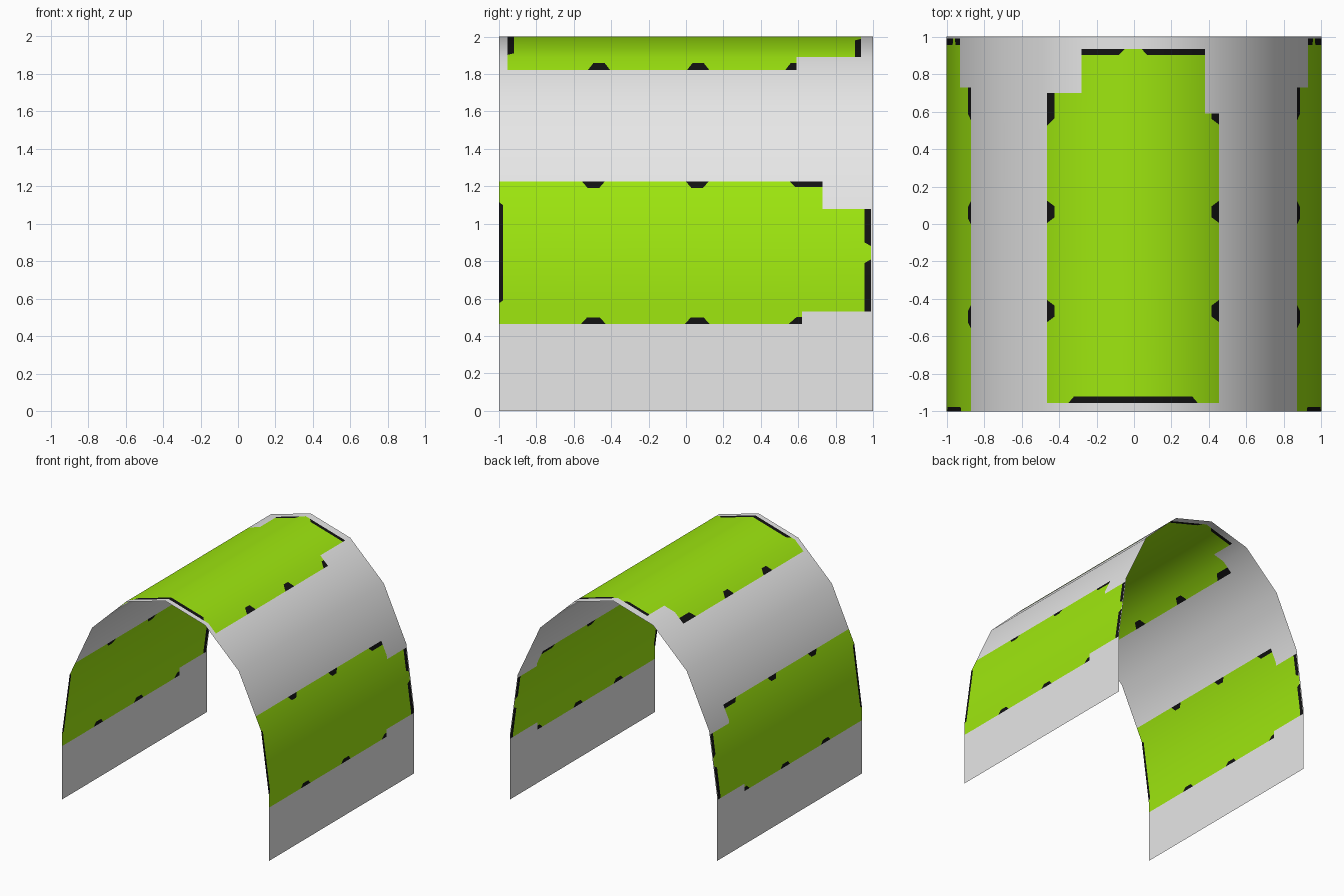
import bpy, bmesh, math
from mathutils import Vector

if "Cube" in bpy.data.objects:
    bpy.data.objects.remove(bpy.data.objects["Cube"])

SPRING, RISE = 0.56, 1.44          # height where the arch starts, and its rise


def material(name, rgb):
    m = bpy.data.materials.new(name)
    m.diffuse_color = (*rgb, 1)
    m.use_nodes = True
    m.node_tree.nodes["Principled BSDF"].inputs["Base Color"].default_value = m.diffuse_color
    return m


# Arch sheet: straight walls plus an eight-sided half ellipse, extruded along y
profile = [(-1, 0)]
for i in range(9):
    a = math.pi * (1 - i / 8)
    profile.append((math.cos(a), SPRING + RISE * math.sin(a)))
profile.append((1, 0))

bm = bmesh.new()
front = [bm.verts.new((x, -1, z)) for x, z in profile]
back = [bm.verts.new((x, 1, z)) for x, z in profile]
for i in range(len(profile) - 1):
    bm.faces.new((front[i], front[i + 1], back[i + 1], back[i]))
bmesh.ops.recalc_face_normals(bm, faces=bm.faces)
bm.normal_update()
if sum(f.normal.z for f in bm.faces) < 0:
    bmesh.ops.reverse_faces(bm, faces=bm.faces)


def stamp(side, poly, mat):
    """Cut a convex (u, y) polygon into the sheet and colour it.
    side 0 is the roof (u = x); side 1 / -1 is a wall (u = z)."""
    if side:
        axis = Vector((0, 0, 1))
        faces = [f for f in bm.faces if f.calc_center_median().x * side > 0.72]
    else:
        axis = Vector((1, 0, 0))
        faces = [f for f in bm.faces if abs(f.calc_center_median().x) < 0.69]
    pts = [axis * u + Vector((0, y, 0)) for u, y in poly]
    mid = sum(pts, Vector()) / len(pts)
    for p, q in zip(pts, pts[1:] + pts[:1]):
        d = (q - p).normalized()
        n = d.cross(axis.cross(Vector((0, 1, 0))))
        if n.dot(mid - p) < 0:
            n = -n
        geom = {g for f in faces for g in (*f.verts, *f.edges, f)}
        res = bmesh.ops.bisect_plane(bm, geom=list(geom), dist=1e-5,
                                     plane_co=p, plane_no=n)
        found = set(faces) | {g for g in res["geom"] if isinstance(g, bmesh.types.BMFace)}
        faces = [f for f in found if f.is_valid
                 and n.dot(f.calc_center_median() - p) > 0]
    for f in faces:
        f.material_index = mat


def rect(u0, u1, y0, y1):
    return [(u0, y0), (u1, y0), (u1, y1), (u0, y1)]


def tab(e, d, y0, y1, c0=0.03, c1=0.03):
    """Tab on a long edge at u = e, d deep, with sloping ends."""
    return [(e, y0), (e, y1), (e + d, y1 - c1), (e + d, y0 + c0)]


def end_tab(e, d, u0, u1, c0=0.0, c1=0.0):
    """Tab on an end edge at y = e."""
    return [(u0, e), (u1, e), (u1 - c1, e + d), (u0 + c0, e + d)]


# Green panels on both walls, with dark edge tabs
for s in (1, -1):
    stamp(s, rect(0.465, 1.225, -1, 0.62), 1)
    stamp(s, rect(0.53, 1.225, 0.62, 0.73), 1)
    stamp(s, rect(0.53, 1.08, 0.73, 0.99), 1)
    for y in (-0.495, 0.06):
        stamp(s, tab(1.225, -0.035, y - 0.06, y + 0.06), 2)
        stamp(s, tab(0.465, 0.033, y - 0.065, y + 0.065), 2)
    stamp(s, tab(1.225, -0.03, 0.555, 0.73, 0.03, 0), 2)
    stamp(s, tab(0.465, 0.035, 0.55, 0.62, 0.04, 0), 2)
    stamp(s, end_tab(-1, 0.022, 0.575, 1.115, 0.015, 0.015), 2)
    stamp(s, end_tab(0.99, -0.035, 0.53, 0.81, 0, 0.02), 2)
    stamp(s, end_tab(0.99, -0.035, 0.88, 1.08, 0.02, 0), 2)

# Green panel on the roof, with dark edge tabs
stamp(0, rect(-0.465, 0.455, -0.955, 0.59), 1)
stamp(0, rect(-0.465, 0.38, 0.59, 0.70), 1)
stamp(0, rect(-0.28, 0.38, 0.70, 0.935), 1)
for y in (-0.465, 0.065):
    stamp(0, tab(-0.465, 0.04, y - 0.06, y + 0.06), 2)
    stamp(0, tab(0.455, -0.04, y - 0.06, y + 0.06), 2)
stamp(0, tab(-0.465, 0.04, 0.525, 0.70, 0.04, 0), 2)
stamp(0, tab(0.455, -0.04, 0.53, 0.59, 0.03, 0), 2)
stamp(0, end_tab(-0.955, 0.035, -0.35, 0.34, 0.03, 0.03), 2)
stamp(0, end_tab(0.935, -0.032, -0.28, -0.05, 0, 0.03), 2)
stamp(0, end_tab(0.935, -0.032, 0.04, 0.38, 0.03, 0), 2)

mesh = bpy.data.meshes.new("arch_sheet")
bm.to_mesh(mesh)
bm.free()
obj = bpy.data.objects.new("arch_sheet", mesh)
bpy.context.collection.objects.link(obj)
for m in (material("light grey", (0.8, 0.8, 0.8)),
          material("lime green", (0.36, 0.84, 0.005)),
          material("black", (0.006, 0.006, 0.006))):
    mesh.materials.append(m)

# Smooth shading that follows the curve of the arch across the cut lines
for p in mesh.polygons:
    p.use_smooth = True
mesh.normals_split_custom_set_from_vertices(
    [Vector((v.co.x, 0, max(v.co.z - SPRING, 0) / RISE ** 2)).normalized()
     for v in mesh.vertices])
